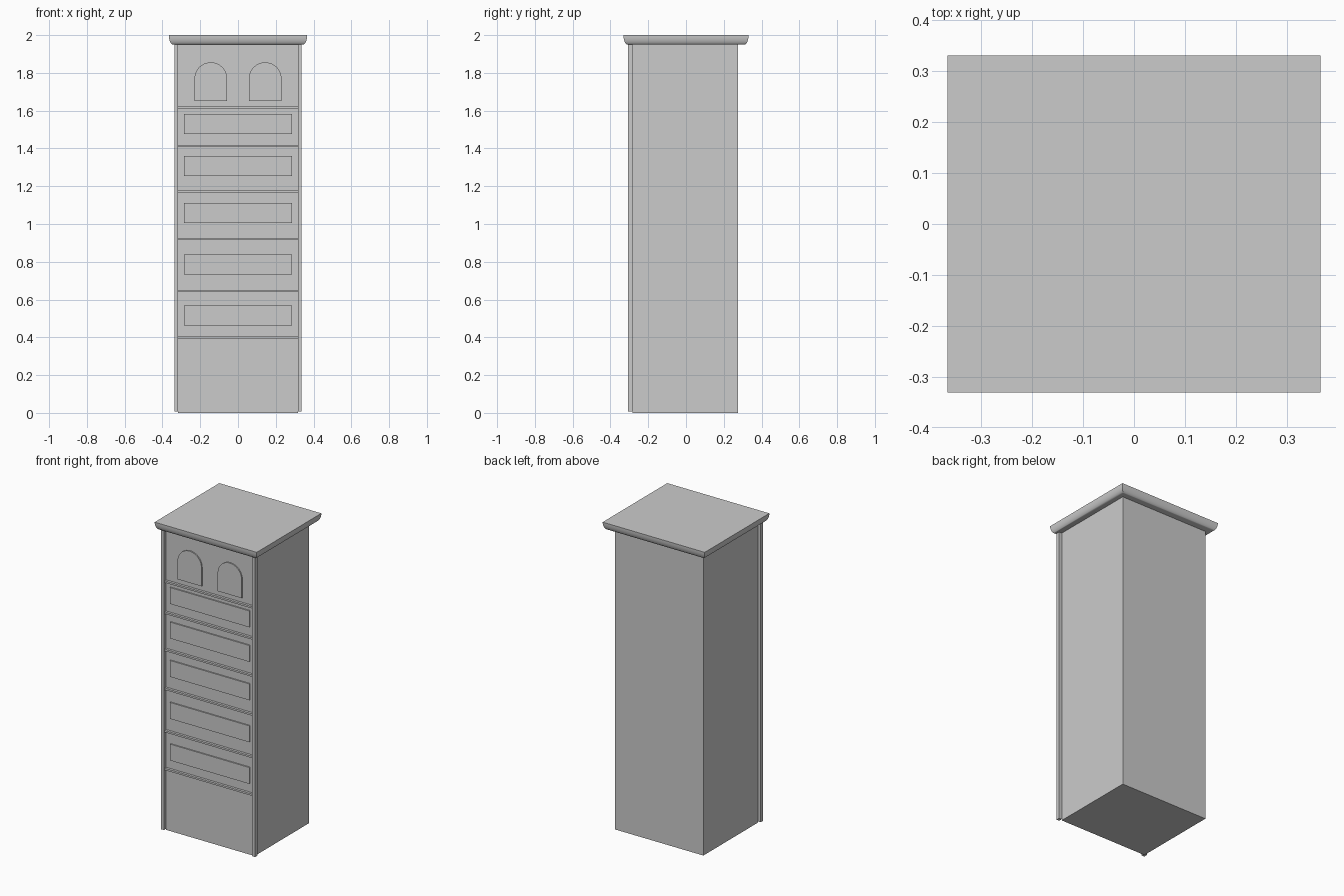
import bpy, bmesh, math

if "Cube" in bpy.data.objects:
    bpy.data.objects.remove(bpy.data.objects["Cube"])


def finish(name, bm):
    bmesh.ops.recalc_face_normals(bm, faces=bm.faces[:])
    mesh = bpy.data.meshes.new(name)
    bm.to_mesh(mesh)
    bm.free()
    obj = bpy.data.objects.new(name, mesh)
    bpy.context.collection.objects.link(obj)
    return obj


def loft(name, rings):
    """Skin a stack of equal closed rings and cap both ends."""
    bm = bmesh.new()
    loops = [[bm.verts.new(p) for p in ring] for ring in rings]
    n = len(loops[0])
    for a, b in zip(loops, loops[1:]):
        for i in range(n):
            j = (i + 1) % n
            bm.faces.new((a[i], a[j], b[j], b[i]))
    bm.faces.new(loops[0])
    bm.faces.new(loops[-1])
    return finish(name, bm)


def rect(x0, x1, y0, y1, z):
    return [(x0, y0, z), (x1, y0, z), (x1, y1, z), (x0, y1, z)]


def box(name, x0, x1, y0, y1, z0, z1):
    return loft(name, [rect(x0, x1, y0, y1, z) for z in (z0, z1)])


W, FRONT, BACK = 0.317, -0.283, 0.275
TOP = 1.95

# main cabinet
box("cabinet_body", -W, W, FRONT, BACK, 0, TOP)

# slim square posts at the front corners
for side, s in (("left", -1), ("right", 1)):
    x0, x1 = sorted((s * W, s * (W + 0.02)))
    box(f"corner_post_{side}", x0, x1, -0.307, FRONT, 0.008, TOP)

# rails between the drawers
for i, z in enumerate((0.40, 0.645, 0.92, 1.172, 1.413, 1.615)):
    box(f"drawer_rail_{i + 1}", -W, W, FRONT - 0.016, FRONT, z - 0.006, z + 0.006)

# raised drawer panels
PANEL = FRONT - 0.008
for i, z in enumerate((0.515, 0.785, 1.057, 1.306, 1.53)):
    box(f"drawer_panel_{i + 1}", -0.285, 0.285, PANEL, FRONT, z - 0.053, z + 0.053)

# raised arched panels at the top
R, SPRING = 0.086, 1.77
for side, cx in (("left", -0.144), ("right", 0.144)):
    outline = [(cx - R, 1.651), (cx + R, 1.651)]
    outline += [(cx + R * math.cos(math.pi * k / 20), SPRING + R * math.sin(math.pi * k / 20))
                for k in range(21)]
    loft(f"arched_panel_{side}", [[(x, y, z) for x, z in outline] for y in (PANEL, FRONT)])

# cornice with a quarter-round edge and mitred corners
rings = []
for k in range(9):
    t = math.pi / 2 * k / 8
    d = 0.022 * (1 - math.sin(t))
    z = TOP + 0.05 * (1 - math.cos(t))
    rings.append(rect(-0.366 + d, 0.366 - d, -0.331 + d, 0.331 - d, z))
cornice = loft("cornice", rings)
bpy.context.view_layer.objects.active = cornice
cornice.select_set(True)
bpy.ops.object.shade_smooth_by_angle(angle=math.radians(40))
